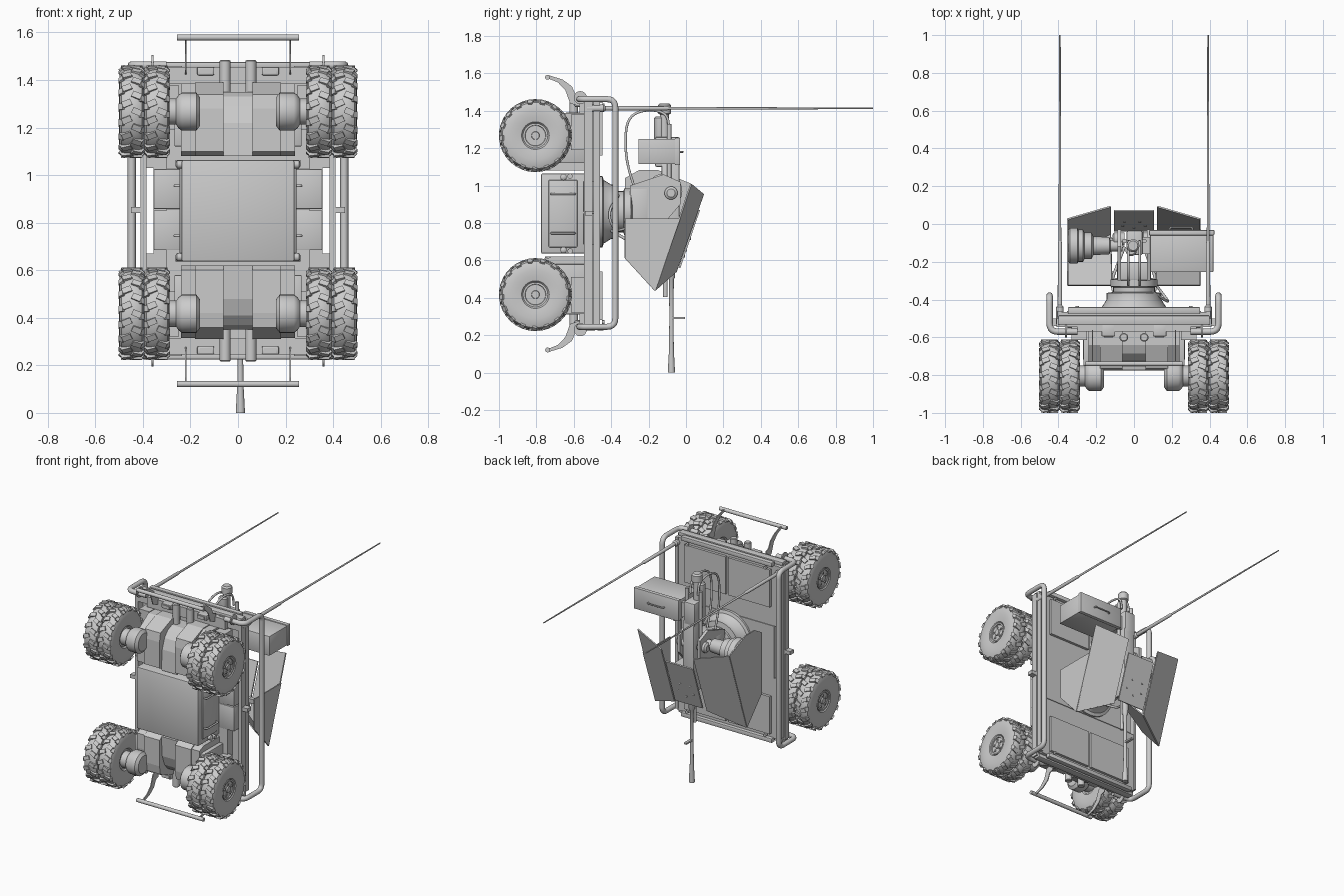
import bpy, bmesh, math
from mathutils import Vector, Matrix

if "Cube" in bpy.data.objects:
    bpy.data.objects.remove(bpy.data.objects["Cube"])

ZC = 0.85  # mid height of the upended chassis


def finish(name, bm, smooth=True, angle=35):
    bmesh.ops.recalc_face_normals(bm, faces=bm.faces)
    me = bpy.data.meshes.new(name)
    bm.to_mesh(me)
    bm.free()
    if smooth:
        for p in me.polygons:
            p.use_smooth = True
        me.set_sharp_from_angle(angle=math.radians(angle))
    ob = bpy.data.objects.new(name, me)
    bpy.context.collection.objects.link(ob)
    return ob


def box(name, x0, x1, y0, y1, z0, z1, bevel=0.0):
    bm = bmesh.new()
    m = Matrix.Translation(((x0 + x1) / 2, (y0 + y1) / 2, (z0 + z1) / 2)) @ \
        Matrix.Diagonal((abs(x1 - x0), abs(y1 - y0), abs(z1 - z0), 1))
    bmesh.ops.create_cube(bm, size=1, matrix=m)
    if bevel:
        bmesh.ops.bevel(bm, geom=bm.edges[:], offset=bevel, segments=2, affect='EDGES', profile=0.5)
    return finish(name, bm, smooth=bool(bevel))


def revolve(bm, prof, loc, axis, n):
    """Surface of revolution from (radius, height) pairs along an axis."""
    rings = []
    for r, h in prof:
        ring = []
        for i in range(n):
            a = 2 * math.pi * i / n
            c, s = r * math.cos(a), r * math.sin(a)
            p = {'X': (h, c, s), 'Y': (c, h, s), 'Z': (c, s, h)}[axis]
            ring.append(bm.verts.new(Vector(p) + Vector(loc)))
        rings.append(ring)
    for a, b in zip(rings, rings[1:]):
        for i in range(n):
            bm.faces.new((a[i], a[(i + 1) % n], b[(i + 1) % n], b[i]))
    bm.faces.new(rings[0])
    bm.faces.new(rings[-1])


def lathe(name, prof, loc, axis, n=32):
    bm = bmesh.new()
    revolve(bm, prof, loc, axis, n)
    return finish(name, bm)


def prism(name, yz, x0, x1):
    bm = bmesh.new()
    f = bm.faces.new([bm.verts.new((x0, y, z)) for y, z in yz])
    g = bmesh.ops.extrude_face_region(bm, geom=[f])
    bmesh.ops.translate(bm, vec=(x1 - x0, 0, 0), verts=[v for v in g['geom'] if isinstance(v, bmesh.types.BMVert)])
    bm.faces.new([bm.verts.new((x0, y, z)) for y, z in yz])
    bmesh.ops.remove_doubles(bm, verts=bm.verts, dist=1e-5)
    return finish(name, bm, False)


def plate(name, pts, t=0.008):
    bm = bmesh.new()
    bm.faces.new([bm.verts.new(p) for p in pts])
    ob = finish(name, bm, False)
    mod = ob.modifiers.new('thickness', 'SOLIDIFY')
    mod.thickness, mod.offset = t, 0
    return ob


def tube(name, pts, r, fillet=0.04):
    pts = [Vector(p) for p in pts]
    path = [pts[0]]
    for a, b, c in zip(pts, pts[1:], pts[2:]):
        p = b + (a - b).normalized() * min(fillet, (a - b).length / 2)
        q = b + (c - b).normalized() * min(fillet, (c - b).length / 2)
        path += [p * (1 - t) ** 2 + b * 2 * t * (1 - t) + q * t * t for t in (0, .2, .4, .6, .8, 1)]
    path.append(pts[-1])
    cu = bpy.data.curves.new(name, 'CURVE')
    cu.dimensions, cu.bevel_depth, cu.bevel_resolution, cu.use_fill_caps = '3D', r, 3, True
    sp = cu.splines.new('POLY')
    sp.points.add(len(path) - 1)
    for p, v in zip(sp.points, path):
        p.co = (*v, 1)
    tmp = bpy.data.objects.new(name, cu)
    me = bpy.data.meshes.new_from_object(tmp)
    bpy.data.objects.remove(tmp)
    bm = bmesh.new()
    bm.from_mesh(me)
    return finish(name, bm, angle=50)


# Twin-tyre wheels with chunky chevron lugs
half = [(.066, .038), (.074, .048), (.1, .052), (.13, .053), (.158, .051), (.177, .044), (.185, .028), (.187, .01)]
tyre = half + [(r, -h) for r, h in reversed(half)]
for z in (0.417, 1.267):
    for s in (-1, 1):
        bm = bmesh.new()
        for x in (0.341, 0.447):
            c = Vector((s * x, -0.805, z))
            revolve(bm, tyre, c, 'X', 48)
            for k in range(17):
                for e in (-1, 1):
                    rot = Matrix.Translation(c) @ Matrix.Rotation(math.tau * (k + .25 * e) / 17, 4, 'X')
                    tread = Matrix.Translation((e * .021, 0, .187)) @ Matrix.Rotation(-e * .4, 4, 'Z')
                    bmesh.ops.create_cube(bm, size=1, matrix=rot @ tread @ Matrix.Diagonal((.04, .026, .015, 1)))
                    side = Matrix.Translation((e * .0425, -e * e * .012, .18)) @ Matrix.Rotation(e * .75, 4, 'Y')
                    bmesh.ops.create_cube(bm, size=1, matrix=rot @ side @ Matrix.Diagonal((.022, .026, .012, 1)))
        finish('twin_tyre', bm)
        c = (0, -0.805, z)
        lathe('wheel_rim', [(.066, s * .484), (.066, s * .492), (.056, s * .492), (.054, s * .486), (.022, s * .486), (.02, s * .494)], c, 'X')
        lathe('hub_gearbox', [(.06, s * .16), (.08, s * .175), (.08, s * .235), (.07, s * .25), (.055, s * .26), (.055, s * .34)], c, 'X')
        for k in range(5):
            a = math.tau * k / 5
            lathe('wheel_bolt', [(.008, s * .484), (.008, s * .492)], (0, -.805 + .038 * math.sin(a), z + .038 * math.cos(a)), 'X', 6)

# Parts repeated on both ends of the chassis (d = end direction)
for d in (-1, 1):
    Z = lambda z: ZC + d * (z - ZC)
    prof = lambda pts: [(y, Z(z)) for y, z in pts]
    for s in (-1, 1):
        prism('axle_housing', prof([(-.54, 1.39), (-.64, 1.39), (-.765, 1.34), (-.775, 1.28), (-.775, 1.1), (-.74, 1.08), (-.54, 1.08)]), s * .06, s * .18)
        prism('axle_housing_shoulder', prof([(-.54, 1.385), (-.64, 1.385), (-.75, 1.31), (-.765, 1.2), (-.765, 1.1), (-.72, 1.08), (-.54, 1.08)]), s * .18, s * .24)
        box('suspension_block', s * .2, s * .268, -.75, -.54, Z(1.12), Z(1.3), .006)
        box('suspension_carrier', s * .25, s * .33, -.615, -.53, Z(1.19), Z(1.38))
        for z in (1.22, 1.35):
            lathe('carrier_bolt', [(.008, s * .325), (.008, s * .335)], (0, -.575, Z(z)), 'X', 8)
        lathe('skid_tube', [(.018, 0), (.023, .004), (.023, .19), (.018, .194)], (s * .054, -.6, Z(1.387) - .097), 'Z', 20)
        box('end_lamp', s * .1, s * .172, -.595, -.53, Z(1.42), Z(1.455), .006)
        box('lamp_lens', s * .11, s * .16, -.6, -.59, Z(1.427), Z(1.448))
        prism('bumper_arm', prof([(-.56, 1.476), (-.59, 1.485), (-.61, 1.53), (-.66, 1.567), (-.735, 1.59), (-.735, 1.572), (-.685, 1.552), (-.645, 1.51), (-.62, 1.44), (-.56, 1.42)]), s * .217, s * .223)
        lathe('end_disc_plate', [(.035, -.004), (.035, .004)], (s * .36, -.565, Z(1.47)), 'X', 20)
        box('deck_corner', s * .235, s * .41, -.545, -.5, Z(1.39), Z(1.46))
        lathe('belly_box_roller', [(.014, s * .22), (.014, s * .262)], (0, -.62, Z(1.05)), 'X', 16)
        box('deck_end_panel', s * .01, s * .33, -.465, -.447, Z(1.16), Z(1.42))
        lathe('panel_latch', [(.01, -.45), (.01, -.435)], (s * .3, 0, Z(1.43)), 'Y', 12)
    prism('axle_trough', prof([(-.54, 1.35), (-.64, 1.35), (-.685, 1.33), (-.72, 1.29), (-.745, 1.22), (-.755, 1.08), (-.54, 1.08)]), -.06, .06)
    lathe('bumper_bar', [(.013, -.257), (.013, .257)], (0, -.74, Z(1.579)), 'X', 20)
    box('deck_end_beam', -.35, .35, -.475, -.44, Z(1.445), Z(1.475), .005)
    box('deck_end_crossbar', -.4, .4, -.535, -.485, Z(1.45), Z(1.475), .005)
    box('deck_outer_section', -.39, .39, -.49, -.465, Z(1.03), Z(1.45))
    box('end_plate', -.3, .3, -.57, -.49, Z(1.385), Z(1.455))

# Deck and belly
box('deck_centre', -.355, .355, -.49, -.46, .67, 1.03)
box('sub_frame', -.3, .3, -.545, -.48, .3, 1.4)
box('belly_box', -.237, .237, -.775, -.53, .636, 1.064, .008)
for s in (-1, 1):
    box('lower_rail', s * .385, s * .41, -.545, -.5, .26, 1.46)
    box('upper_rail', s * .385, s * .405, -.495, -.46, .26, 1.45)
    box('guard_bracket', s * .4, s * .45, -.54, -.5, .84, .865)
    for z in (.685, .858):
        box('side_pannier', s * .237, s * .355, -.55, -.48, z, z + .167, .004)
    box('belly_side_cover', s * .23, s * .247, -.735, -.58, .67, 1.03, .007)
    for z in (.745, .955):
        tube('side_handle', [(s * .24, -.72, z), (s * .265, -.72, z), (s * .265, -.595, z), (s * .24, -.595, z)], .006, .012)
    for z in (.655, 1.045):
        lathe('side_lug', [(.017, s * .23), (.017, s * .256), (.008, s * .262)], (0, -.655, z), 'X', 16)
    # Protective side tubes
    tube('guard_tube', [(s * .3, -.57, 1.462), (s * .447, -.57, 1.462), (s * .447, -.378, 1.462),
                        (s * .447, -.378, .245), (s * .447, -.57, .245), (s * .3, -.57, .245)], .017, .045)
    # Whip antennas
    lathe('antenna', [(.02, -.53), (.02, -.44), (.012, -.43), (.011, -.1), (.007, -.09), (.006, .4), (.004, 1)], (s * .392, 0, 1.413), 'Y', 12)

# Turret turntable
lathe('turntable', [(.19, -.465), (.19, -.447), (.17, -.44), (.145, -.40), (.145, -.365), (.11, -.36), (.11, -.335), (.125, -.33), (.125, -.295), (.09, -.285)], (0, 0, .86), 'Y', 40)
box('turret_body', -.09, .09, -.3, -.2, .74, .99, .012)
for s in (-1, 1):
    prism('turret_yoke', [(-.3, .74), (-.3, 1.0), (-.12, 1.06), (-.03, 1.02), (-.03, .9), (-.15, .76)], s * .068, s * .088)
    lathe('yoke_pivot', [(.035, s * .05), (.035, s * .105), (.022, s * .115)], (0, -.08, .96), 'X', 24)
    tube('turret_strut', [(s * .1, -.4, .76), (s * .12, -.3, .7), (s * .05, -.12, .68)], .008)
    # Angled shields: rear face, flat outer side and sloping floor
    x = s * .35
    plate('shield_rear', [(x, .027, 1.01), (s * .123, .093, .955), (s * .123, -.053, .54), (x, -.166, .44)])
    top = [(-.326, .823), (-.03, .823)] if s > 0 else [(-.326, 1.04), (-.25, 1.083), (-.15, 1.083), (.027, 1.01)]
    plate('shield_side', [(x, y, z) for y, z in [(-.166, .44), (-.326, .615)] + top])
    plate('shield_floor', [(x, -.166, .44), (x, -.326, .615), (s * .115, -.326, .823), (s * .123, -.053, .54)])
    box('shield_bracket', s * .08, s * .2, -.1, -.075, .66, .69)
plate('shield_centre', [(-.105, .07, .87), (.105, .07, .87), (.105, -.035, .56), (-.105, -.035, .56)], .01)
for x, t in ((-.06, .3), (.06, .3), (-.05, .5), (.03, .5), (0, .2)):
    lathe('shield_bolt', [(.006, -.01), (.006, .009)], (x, -.035 + .105 * t, .56 + .31 * t), 'Y', 8)

# Gun
lathe('gun_barrel', [(.019, 0), (.019, .01), (.013, .12), (.011, .3), (.013, .5), (.02, .51), (.022, .68)], (.01, -.078, 0), 'Z', 20)
lathe('gas_tube', [(.012, .405), (.012, .62)], (.01, -.11, 0), 'Z', 16)
box('front_sight', .0, .02, -.08, -.005, .287, .298)
box('gun_receiver', -.035, .05, -.13, -.035, .64, 1.13, .008)
box('gun_rear_block', -.04, .045, -.165, -.035, 1.1, 1.26, .01)
lathe('recoil_motor', [(.026, 1.2), (.03, 1.21), (.03, 1.36), (.022, 1.37)], (-.015, -.14, 0), 'Z', 20)
lathe('rear_post', [(.024, 1.25), (.024, 1.38), (.034, 1.385), (.034, 1.43), (.025, 1.44)], (-.005, -.115, 0), 'Z', 20)
for x in (-.05, .055):
    lathe('buffer_rod', [(.012, .95), (.012, 1.33)], (x, -.09, 0), 'Z', 12)

# Ammunition box with lip and handle
box('ammo_box', .085, .42, -.255, -.04, 1.115, 1.25, .004)
box('ammo_box_lid', .08, .425, -.06, -.032, 1.11, 1.256, .004)
tube('ammo_handle', [(.19, -.035, 1.18), (.19, -.018, 1.18), (.31, -.018, 1.18), (.31, -.035, 1.18)], .005, .01)
box('ammo_feed', .03, .1, -.16, -.07, 1.13, 1.23)

# Camera drum on the left
lathe('camera_drum', [(.085, -.347), (.095, -.34), (.095, -.3), (.085, -.295), (.085, -.27), (.07, -.262), (.07, -.225), (.05, -.215), (.045, -.13), (.03, -.125), (.03, -.06)], (0, -.115, .97), 'X', 36)

# Hoses
for x in (-.03, .03):
    tube('hose', [(x, -.27, .97), (x, -.325, 1.15), (x, -.32, 1.36), (x, -.22, 1.41), (x, -.1, 1.39), (x, -.09, 1.3)], .007, .09)
tube('base_cable', [(.1, -.3, .78), (.16, -.38, .75), (.19, -.42, .85), (.1, -.36, .95)], .007, .06)
